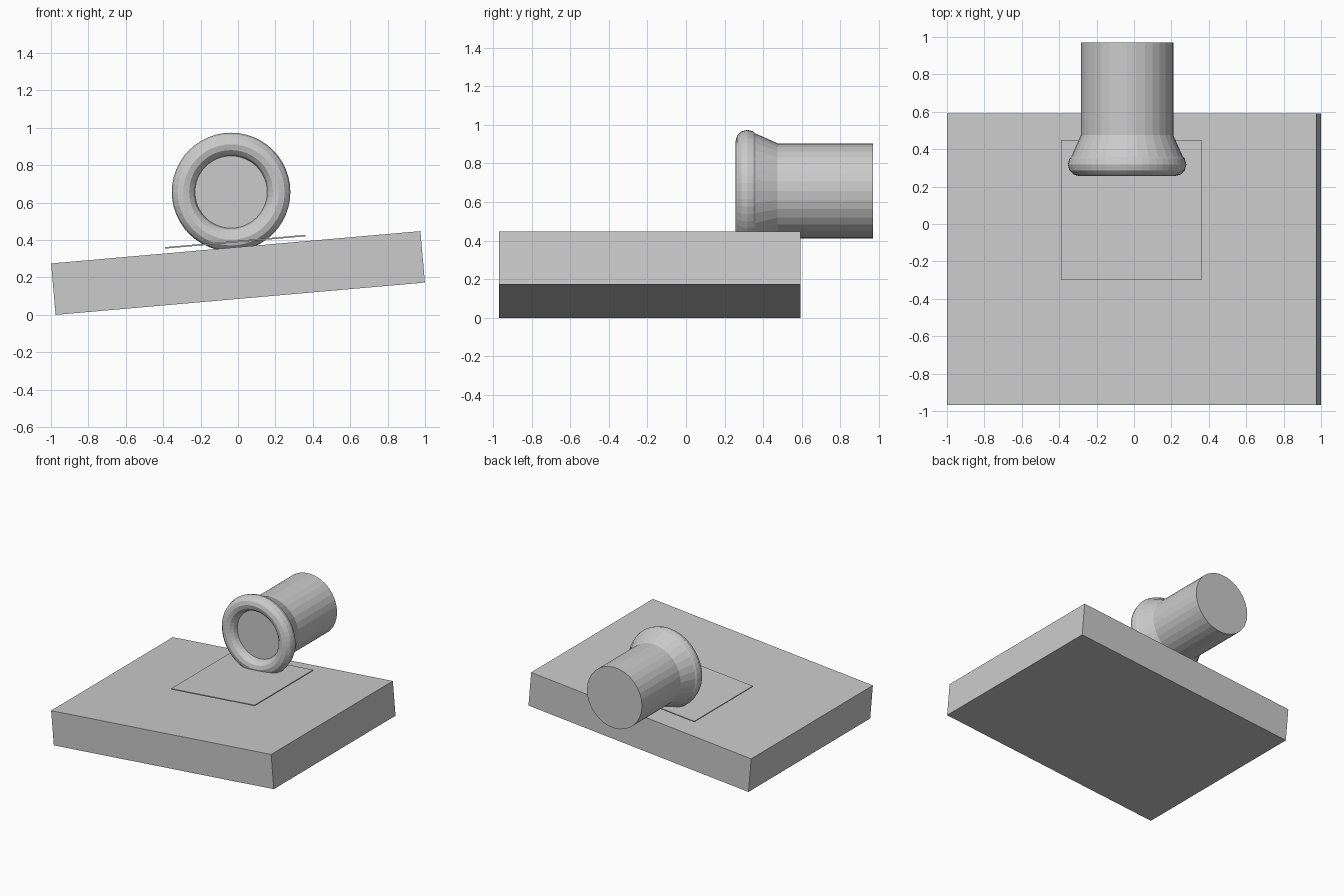
import bpy
from math import radians, sin, cos

if "Cube" in bpy.data.objects:
    bpy.data.objects.remove(bpy.data.objects["Cube"], do_unlink=True)

GREY = (0.6, 0.6, 0.6, 1)
grey = bpy.data.materials.new("plain_grey")
grey.use_nodes = True
grey.diffuse_color = GREY
grey.node_tree.nodes["Principled BSDF"].inputs["Base Color"].default_value = GREY

TILT = radians(5)
FACING = (radians(90), 0, 0)   # turns a round part's axis along y
AXIS_X, AXIS_Z = -0.037, 0.657
SLAB_Z = 0.224


def finish(name):
    obj = bpy.context.object
    obj.name = name
    obj.data.materials.append(grey)
    return obj


def tilted_box(name, size, x, y, lift):
    """Box on the tilted frame, raised along the slab's normal."""
    place = (x * cos(TILT) - lift * sin(TILT), y,
             SLAB_Z + x * sin(TILT) + lift * cos(TILT))
    bpy.ops.mesh.primitive_cube_add(size=1, location=place, rotation=(0, -TILT, 0))
    bpy.context.object.scale = size
    return finish(name)


def round_part(name, y_front, y_back, r_front, r_back):
    """Straight or tapered solid running from front to back."""
    bpy.ops.mesh.primitive_cone_add(
        vertices=32, radius1=r_back, radius2=r_front, depth=y_back - y_front,
        location=(AXIS_X, (y_front + y_back) / 2, AXIS_Z), rotation=FACING)
    return finish(name)


# Tilted slab and the thin sheet hovering just above it
tilted_box("base_slab", (1.982, 1.56, 0.276), 0, -0.188, 0)
tilted_box("thin_sheet", (0.752, 0.75, 0.008), 0, 0.075, 0.168)

# Barrel, flare and rounded rim
round_part("barrel", 0.475, 0.97, 0.247, 0.247)
round_part("flare", 0.32, 0.475, 0.316, 0.247)
bpy.ops.mesh.primitive_torus_add(
    major_segments=48, minor_segments=12, major_radius=0.255, minor_radius=0.062,
    location=(AXIS_X, 0.318, AXIS_Z), rotation=FACING)
finish("rim_ring")
